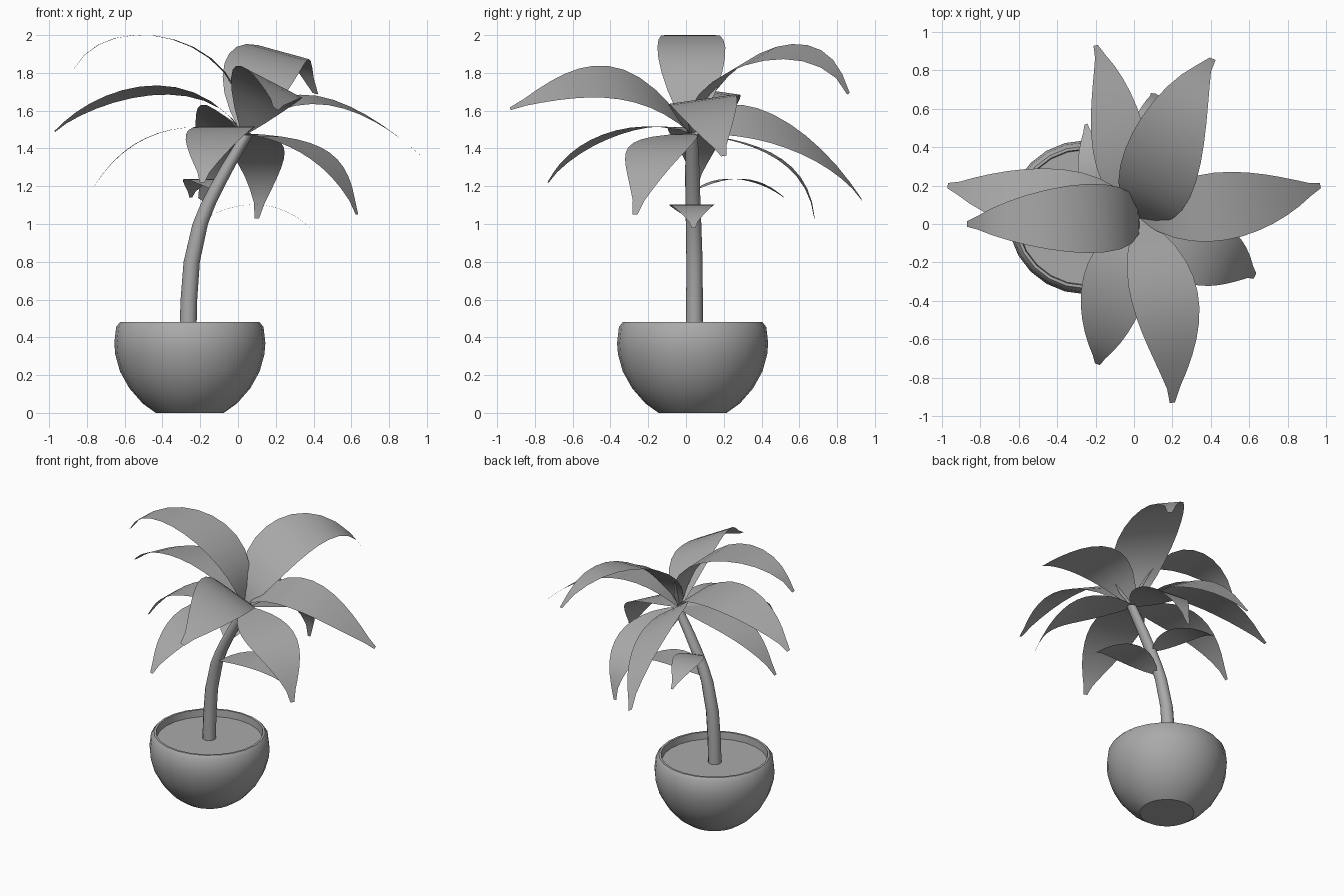
import bpy
import bmesh
from math import sin, cos, pi, radians
from mathutils import Vector

cube = bpy.data.objects.get("Cube")
if cube:
    bpy.data.objects.remove(cube, do_unlink=True)

grey = bpy.data.materials.new("plain_grey")
grey.use_nodes = True
grey.diffuse_color = (0.4, 0.4, 0.4, 1)
grey.node_tree.nodes["Principled BSDF"].inputs["Base Color"].default_value = grey.diffuse_color


def finish(name, bm, angle):
    """Turn a bmesh into a smooth shaded, coloured object."""
    mesh = bpy.data.meshes.new(name)
    bm.to_mesh(mesh)
    bm.free()
    mesh.materials.append(grey)
    obj = bpy.data.objects.new(name, mesh)
    bpy.context.collection.objects.link(obj)
    bpy.ops.object.select_all(action='DESELECT')
    obj.select_set(True)
    bpy.context.view_layer.objects.active = obj
    bpy.ops.object.shade_smooth_by_angle(angle=radians(angle))
    return obj


def loft(name, rings, sides, cap_end=True):
    """Skin a stack of horizontal circles given as (x, y, z, radius)."""
    bm = bmesh.new()
    loops = []
    for x, y, z, r in rings:
        angles = [2 * pi * i / sides for i in range(sides)]
        loops.append([bm.verts.new((x + r * cos(a), y + r * sin(a), z)) for a in angles])
    for low, high in zip(loops, loops[1:]):
        for i in range(sides):
            j = (i + 1) % sides
            bm.faces.new((low[i], low[j], high[j], high[i]))
    bm.faces.new(loops[0][::-1])
    if cap_end:
        bm.faces.new(loops[-1])
    return finish(name, bm, 35)


def cubic_through(points, t):
    """Point on the cubic that passes the four points at even steps."""
    p, q, r, s = points
    a, b, c = 3 * t - 1, 3 * t - 2, t - 1
    return -a * b * c / 2 * p + 9 * t * b * c / 2 * q - 9 * t * a * c / 2 * r + t * a * b / 2 * s


def leaf(name, points, width, roll=0, steps=12):
    """Arching blade: a strip along a cubic, widest before the middle."""
    points = [Vector(p) for p in points]
    run = points[-1] - points[0]
    side = Vector((-run.y, run.x, 0)).normalized() * cos(radians(roll))
    side.z = sin(radians(roll))
    bm = bmesh.new()
    rows = []
    for i in range(steps + 1):
        t = i / steps
        half = width / 2 * max(sin(pi * t ** 0.75), 0.08)
        centre = cubic_through(points, t)
        rows.append([bm.verts.new(centre + side * half * k) for k in (-1, 0, 1)])
    for near, far in zip(rows, rows[1:]):
        for k in (0, 1):
            bm.faces.new((near[k], far[k], far[k + 1], near[k + 1]))
    return finish(name, bm, 60)


# Bowl shaped pot with a thin rim, and the soil inside it
POT_X, POT_Y = -0.255, 0.035
pot_profile = [(0.18, 0), (0.25, 0.05), (0.32, 0.13), (0.37, 0.22), (0.395, 0.31), (0.4, 0.37),
               (0.39, 0.455), (0.37, 0.48), (0.355, 0.48), (0.35, 0.42)]
loft("pot", [(POT_X, POT_Y, z, r) for r, z in pot_profile], 24, cap_end=False)
loft("soil", [(POT_X, POT_Y, 0.42, 0.352), (POT_X, POT_Y, 0.43, 0.352)], 24)

# Leaning trunk
loft("trunk", [(-0.265, 0.045, 0.42, 0.045), (-0.26, 0.045, 0.6, 0.044),
               (-0.245, 0.045, 0.8, 0.043), (-0.2, 0.04, 1.0, 0.041),
               (-0.16, 0.037, 1.1, 0.04), (-0.11, 0.035, 1.2, 0.039),
               (-0.05, 0.033, 1.31, 0.037), (0.045, 0.03, 1.47, 0.032)], 12)

CROWN = (0.03, 0.03, 1.48)

# Upper crown leaves
leaf("left_leaf", [CROWN, (0.36, 0.08, 1.66), (0.7, 0.13, 1.56), (0.97, 0.2, 1.36)], 0.36, 8)
leaf("front_leaf", [CROWN, (0.14, -0.3, 1.73), (0.2, -0.62, 1.73), (0.2, -0.93, 1.61)], 0.39, -27)
leaf("right_leaf", [CROWN, (-0.3, 0.1, 1.7), (-0.68, 0.15, 1.66), (-0.97, 0.2, 1.49)], 0.35, 8)
leaf("top_right_leaf", [CROWN, (-0.15, 0.03, 1.88), (-0.55, 0.02, 2.0), (-0.87, 0, 1.82)], 0.36)
leaf("back_leaf", [CROWN, (-0.06, 0.33, 1.54), (-0.12, 0.66, 1.4), (-0.2, 0.93, 1.13)], 0.34, 33)
leaf("top_back_leaf", [CROWN, (0.11, 0.22, 1.8), (0.24, 0.58, 1.91), (0.41, 0.86, 1.69)], 0.42, 14)

# Lower crown leaves
leaf("low_left_leaf", [CROWN, (0.3, -0.12, 1.43), (0.5, -0.2, 1.3), (0.63, -0.27, 1.05)], 0.36)
leaf("low_back_leaf", [CROWN, (0.08, 0.3, 1.43), (0.12, 0.55, 1.3), (0.1, 0.68, 1.03)], 0.3)
leaf("low_front_leaf", [CROWN, (-0.08, -0.25, 1.51), (-0.15, -0.53, 1.41), (-0.19, -0.73, 1.22)], 0.34)
leaf("low_right_leaf", [CROWN, (-0.28, 0.05, 1.51), (-0.55, 0.06, 1.42), (-0.76, 0.05, 1.2)], 0.3)

# Small leaves on the trunk
leaf("trunk_back_leaf", [(-0.12, 0.05, 1.18), (-0.17, 0.2, 1.235), (-0.22, 0.36, 1.225),
                         (-0.25, 0.52, 1.14)], 0.2)
leaf("trunk_left_leaf", [(-0.17, 0.03, 1.03), (0.03, 0.03, 1.1), (0.22, 0.035, 1.08),
                         (0.38, 0.04, 0.98)], 0.24)
